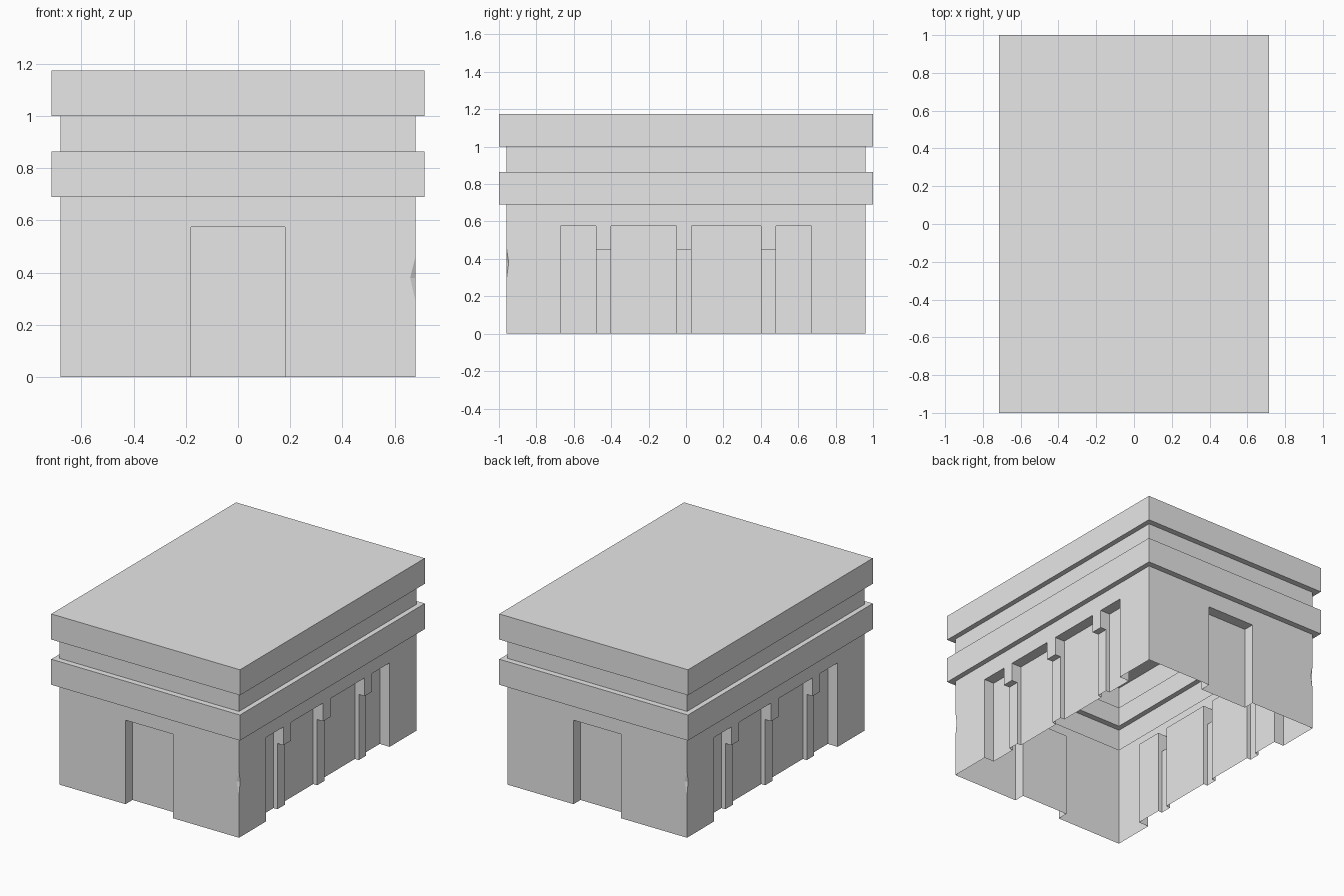
import bpy, bmesh, math
from mathutils import Matrix, Vector

cube = bpy.data.objects.get("Cube")
if cube:
    bpy.data.objects.remove(cube, do_unlink=True)

# Material
stone = bpy.data.materials.new("plain_grey")
stone.use_nodes = True
GREY = (0.8, 0.8, 0.8, 1)
stone.diffuse_color = GREY
stone.node_tree.nodes["Principled BSDF"].inputs["Base Color"].default_value = GREY

# Main sizes
WX, WY = 0.68, 0.96          # wall half sizes
BX, BY = 0.715, 1.0          # band half sizes
WALL_TOP, OPEN_TOP, PIER_TOP = 0.69, 0.575, 0.45
DEEP, SHALLOW = 0.075, 0.045
DENT_LOW, DENT_MID, DENT_TOP = 0.29, 0.38, 0.46
DENT_X, DENT_Y = WX - 0.02, -WY + 0.012


def add_face(bm, points):
    return bm.faces.new([bm.verts.new(p) for p in points])


def finish(bm, name):
    bmesh.ops.remove_doubles(bm, verts=bm.verts, dist=1e-4)
    bmesh.ops.recalc_face_normals(bm, faces=bm.faces)
    mesh = bpy.data.meshes.new(name)
    bm.to_mesh(mesh)
    bm.free()
    mesh.materials.append(stone)
    obj = bpy.data.objects.new(name, mesh)
    bpy.context.collection.objects.link(obj)
    return obj


def front(u, z, depth=0):
    return Vector((u, -WY + depth, z))


def side(u, z, depth=0):
    return Vector((WX - depth, u, z))


def recess(bm, place, a, b, top, depth):
    """Back panel and ceiling of one recess."""
    add_face(bm, [place(u, z, depth) for u, z in ((a, 0), (b, 0), (b, top), (a, top))])
    add_face(bm, [place(a, top), place(b, top), place(b, top, depth), place(a, top, depth)])


def jamb(bm, place, u, beside_pier):
    """Side cheek of a deep recess, stepped where it meets a pier."""
    outline = [(0, OPEN_TOP), (DEEP, OPEN_TOP), (DEEP, 0)]
    if beside_pier:
        outline += [(SHALLOW, 0), (SHALLOW, PIER_TOP), (0, PIER_TOP)]
    else:
        outline += [(0, 0)]
    add_face(bm, [place(u, z, d) for d, z in outline])


# Walls: one end and one long side, then the same turned half way round
bm = bmesh.new()

# End wall with doorway
DOOR = 0.18
add_face(bm, [front(u, z) for u, z in (
    (-WX, 0), (-DOOR, 0), (-DOOR, OPEN_TOP), (DOOR, OPEN_TOP), (DOOR, 0), (WX, 0),
    (WX, DENT_LOW), (DENT_X, DENT_MID), (WX, DENT_TOP), (WX, WALL_TOP), (-WX, WALL_TOP))])
recess(bm, front, -DOOR, DOOR, OPEN_TOP, DEEP)
for u in (-DOOR, DOOR):
    jamb(bm, front, u, False)

# Long wall with four bays and three low piers
edges = [-0.67, -0.48, -0.40, -0.05, 0.03, 0.40, 0.48, 0.67]
outline = [(-WY, 0), (edges[0], 0)]
for i, (a, b) in enumerate(zip(edges, edges[1:])):
    is_pier = i % 2 == 1
    top = PIER_TOP if is_pier else OPEN_TOP
    outline += [(a, top), (b, top)]
    recess(bm, side, a, b, top, SHALLOW if is_pier else DEEP)
outline += [(edges[-1], 0), (WY, 0), (WY, WALL_TOP), (-WY, WALL_TOP),
            (-WY, DENT_TOP), (DENT_Y, DENT_MID), (-WY, DENT_LOW)]
add_face(bm, [side(u, z) for u, z in outline])
for u in edges:
    jamb(bm, side, u, u not in (edges[0], edges[-1]))

# Chipped corner
for z in (DENT_LOW, DENT_TOP):
    add_face(bm, [front(WX, z), front(DENT_X, DENT_MID), side(DENT_Y, DENT_MID)])

copy = bmesh.ops.duplicate(bm, geom=bm.verts[:] + bm.edges[:] + bm.faces[:])
bmesh.ops.rotate(bm, verts=[g for g in copy["geom"] if isinstance(g, bmesh.types.BMVert)],
                 cent=(0, 0, 0), matrix=Matrix.Rotation(math.pi, 3, 'Z'))
finish(bm, "walls")


def ring_shell(name, levels, capped=False):
    """Rectangular rings stacked into an open shell."""
    bm = bmesh.new()
    rings = [[(-x, -y, z), (x, -y, z), (x, y, z), (-x, y, z)] for x, y, z in levels]
    for low, high in zip(rings, rings[1:]):
        for i in range(4):
            j = (i + 1) % 4
            add_face(bm, [low[i], low[j], high[j], high[i]])
    if capped:
        add_face(bm, rings[-1])
    return finish(bm, name)


# Bands, neck and roof
ring_shell("lower_band", [(WX, WY, WALL_TOP), (BX, BY, WALL_TOP), (BX, BY, 0.865), (WX, WY, 0.865)])
ring_shell("neck", [(WX, WY, 0.865), (WX, WY, 1.0)])
ring_shell("roof", [(WX, WY, 1.0), (BX, BY, 1.0), (BX, BY, 1.175)], capped=True)
